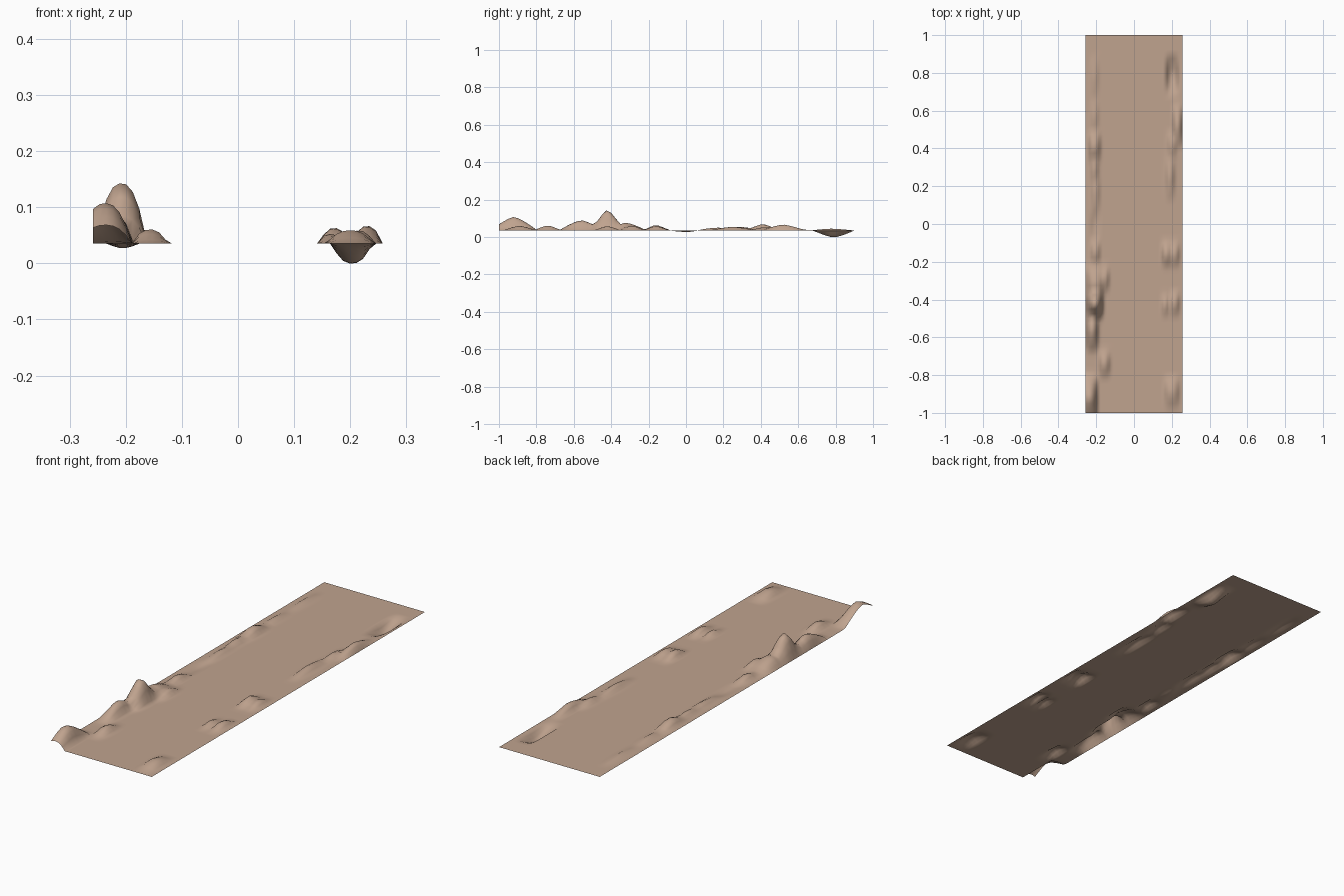
import bpy
import bmesh

BASE = 0.035
# Mounds and hollows: x, y, half width, half length, height
BUMPS = [
    # rocky left bank
    (-0.237, -0.92, 0.048, 0.125, 0.073),
    (-0.222, -0.56, 0.036, 0.12, 0.055),
    (-0.208, -0.42, 0.046, 0.085, 0.110),
    (-0.205, -0.32, 0.050, 0.11, 0.042),
    (-0.156, -0.29, 0.028, 0.07, 0.026),
    (-0.157, -0.74, 0.032, 0.075, 0.027),
    (-0.205, -0.15, 0.028, 0.07, 0.022),
    (-0.205, 0.00, 0.025, 0.09, -0.008),
    (-0.205, 0.17, 0.025, 0.13, 0.016),
    (-0.210, 0.29, 0.025, 0.10, 0.020),
    (-0.210, 0.41, 0.036, 0.09, 0.034),
    (-0.210, 0.57, 0.025, 0.10, 0.012),
    (-0.210, 0.78, 0.025, 0.12, 0.010),
    # lower right bank
    (0.200, -0.89, 0.042, 0.09, 0.025),
    (0.165, -0.43, 0.024, 0.06, 0.018),
    (0.215, -0.42, 0.028, 0.07, 0.024),
    (0.172, -0.16, 0.028, 0.07, 0.030),
    (0.215, -0.16, 0.028, 0.07, 0.024),
    (0.190, 0.25, 0.027, 0.13, 0.020),
    (0.230, 0.52, 0.028, 0.12, 0.032),
    (0.200, 0.42, 0.026, 0.08, 0.018),
    (0.203, 0.79, 0.036, 0.11, -0.037),
]


def height(x, y):
    """Rounded across, tapering to a ridge along the length."""
    up = down = 0.0
    for bx, by, rx, ry, h in BUMPS:
        u, v = abs(x - bx) / rx, abs(y - by) / ry
        if u < 1 and v < 1:
            d = h * (1 - u ** 2.4) * (1 - v ** 1.35)
            up, down = max(up, d), min(down, d)
    return BASE + up + down


# Ground strip with displaced banks
bm = bmesh.new()
bmesh.ops.create_grid(bm, x_segments=44, y_segments=80, size=1.0)
for v in bm.verts:
    v.co.x *= 0.258
    v.co.z = height(v.co.x, v.co.y)
for f in bm.faces:
    f.smooth = True
mesh = bpy.data.meshes.new("ground_strip")
bm.to_mesh(mesh)
bm.free()
ground = bpy.data.objects.new("ground_strip", mesh)
bpy.context.collection.objects.link(ground)

# Dusty tan earth
earth = bpy.data.materials.new("dusty_tan")
earth.diffuse_color = (0.53, 0.37, 0.275, 1)
mesh.materials.append(earth)
